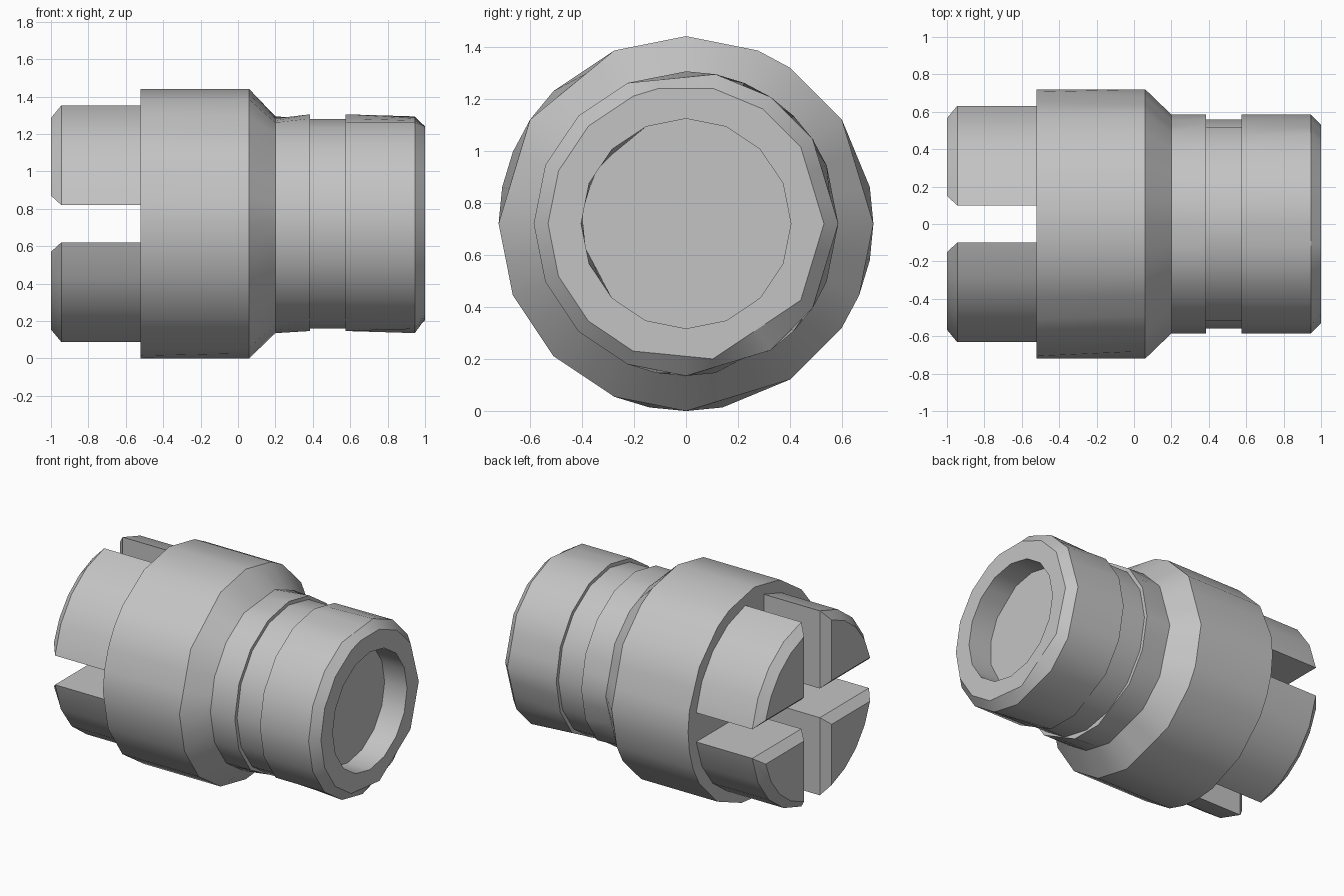
import bpy, bmesh
from math import sin, cos, asin, pi

old = bpy.data.objects.get("Cube")
if old:
    bpy.data.objects.remove(old, do_unlink=True)

AXIS_Z = 0.72
STEPS = 32

steel = bpy.data.materials.new("light grey metal")
steel.use_nodes = True
grey = (0.55, 0.55, 0.55, 1)
steel.diffuse_color = grey
steel.node_tree.nodes["Principled BSDF"].inputs["Base Color"].default_value = grey


def finish(bm, name):
    bmesh.ops.recalc_face_normals(bm, faces=bm.faces)
    for f in bm.faces:
        f.smooth = True
    mesh = bpy.data.meshes.new(name)
    bm.to_mesh(mesh)
    bm.free()
    mesh.materials.append(steel)
    obj = bpy.data.objects.new(name, mesh)
    bpy.context.collection.objects.link(obj)
    return obj


def ring(bm, x, r, corners):
    """Coarse polygon about the x axis; steps between corners lie on its chords."""
    def at(k):
        a = 2 * pi * k / STEPS
        return r * sin(a), r * cos(a)
    verts = []
    for i, k in enumerate(corners):
        n = corners[i + 1] if i + 1 < len(corners) else corners[0] + STEPS
        (y0, z0), (y1, z1) = at(k), at(n)
        for s in range(n - k):
            t = s / (n - k)
            verts.append(bm.verts.new((x, y0 + (y1 - y0) * t, AXIS_Z + z0 + (z1 - z0) * t)))
    # rotate the list so every ring starts at step 0
    shift = corners[0]
    return verts[-shift:] + verts[:-shift] if shift else verts


# Corner patterns of the rings
collar_rear = [0, 2, 3, 5, 7, 8, 9, 10, 11, 13, 15, 16, 17, 18, 20, 22, 24, 25, 26, 27, 28, 30]
collar_front = [0, 2, 3, 5, 8, 10, 11, 13, 16, 18, 20, 22, 24, 27, 30]
neck = [1, 3, 5, 8, 11, 13, 16, 18, 20, 22, 24, 26, 28, 30]
groove = list(range(0, STEPS, 2))
lip = [0, 2, 4, 6, 8, 10, 12, 15, 17, 20, 22, 24, 26, 28, 30]
rim = [1, 3, 5, 8, 11, 15, 18, 20, 22, 24, 26, 28, 30, 31]
recess = [0, 2, 4, 6, 8, 10, 12, 14, 16, 18, 20, 23, 25, 27, 30]

# Turned body: collar, cone, neck, groove, nose and recess
profile = [
    (-0.52, 0.72, collar_rear), (0.06, 0.72, collar_front),
    (0.20, 0.585, neck), (0.385, 0.585, lip),
    (0.385, 0.56, groove), (0.575, 0.56, groove),
    (0.575, 0.585, lip), (0.945, 0.585, neck),
    (1.0, 0.53, rim), (1.0, 0.403, groove), (0.83, 0.403, recess),
]
bm = bmesh.new()
rings = [ring(bm, *p) for p in profile]
for a, b in zip(rings, rings[1:]):
    for i in range(STEPS):
        j = (i + 1) % STEPS
        bm.faces.new((a[i], a[j], b[j], b[i]))
bm.faces.new(rings[0])
bm.faces.new(rings[-1])
for loop in rings:
    for i in range(STEPS):
        bm.edges.get((loop[i], loop[i - 1])).smooth = False
finish(bm, "turned_body")


def sector(r, gap, segments=4):
    """Quarter section: inner corner, then the outer arc."""
    a0 = asin(gap / r)
    pts = [(gap, gap)]
    for i in range(segments + 1):
        a = a0 + (pi / 2 - 2 * a0) * i / segments
        pts.append((r * cos(a), r * sin(a)))
    return pts


# Four jaws with bevelled ends
sections = [(-0.52, 0.64, 0.10), (-0.945, 0.64, 0.10), (-1.0, 0.585, 0.15)]
for name, sy, sz in (("jaw_upper_back", 1, 1), ("jaw_lower_back", 1, -1),
                     ("jaw_upper_front", -1, 1), ("jaw_lower_front", -1, -1)):
    bm = bmesh.new()
    loops = [[bm.verts.new((x, sy * y, AXIS_Z + sz * z)) for y, z in sector(r, g)]
             for x, r, g in sections]
    count = len(loops[0])
    for a, b in zip(loops, loops[1:]):
        for i in range(count):
            bm.faces.new((a[i - 1], a[i], b[i], b[i - 1]))
        # crisp edges where the slot walls meet the arc and each other
        for i in (0, 1, count - 1):
            bm.edges.get((a[i], b[i])).smooth = False
    bm.faces.new(loops[0])
    bm.faces.new(loops[-1])
    for loop in loops:
        for i in range(count):
            bm.edges.get((loop[i], loop[i - 1])).smooth = False
    finish(bm, name)
